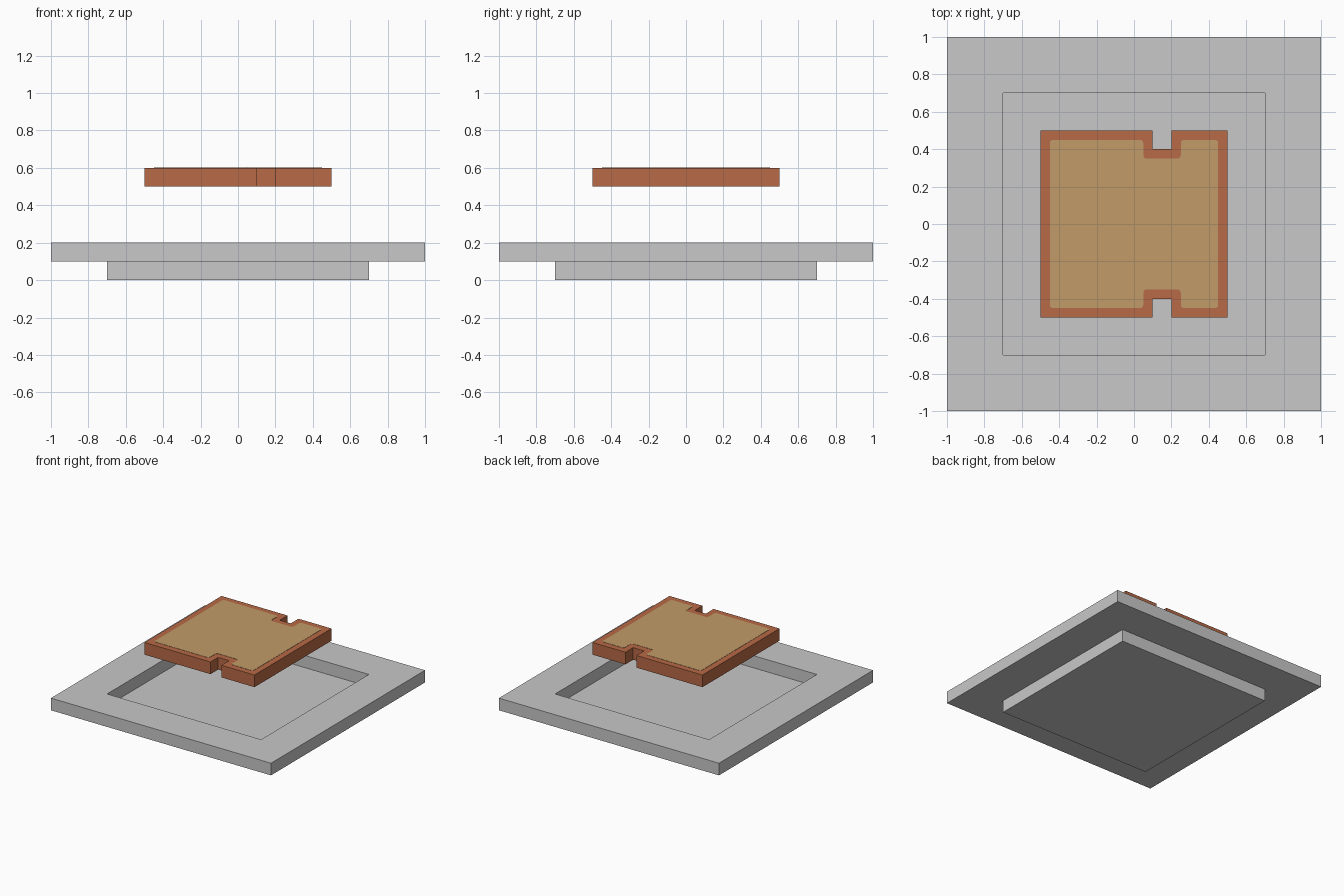
import bpy, bmesh
from mathutils import Vector

if "Cube" in bpy.data.objects:
    bpy.data.objects.remove(bpy.data.objects["Cube"])


def material(name, rgb):
    m = bpy.data.materials.new(name)
    m.diffuse_color = (*rgb, 1)
    m.use_nodes = True
    m.node_tree.nodes["Principled BSDF"].inputs["Base Color"].default_value = m.diffuse_color
    return m


def finish(name, bm, mat):
    bmesh.ops.recalc_face_normals(bm, faces=bm.faces[:])
    mesh = bpy.data.meshes.new(name)
    bm.to_mesh(mesh)
    bm.free()
    mesh.materials.append(mat)
    ob = bpy.data.objects.new(name, mesh)
    bpy.context.collection.objects.link(ob)
    return ob


def notched_outline(d):
    """Square with a notch in the front and back edges, inset by d."""
    front = [(-0.5 + d, -0.5 + d), (0.1 - d, -0.5 + d), (0.1 - d, -0.4 + d),
             (0.2 + d, -0.4 + d), (0.2 + d, -0.5 + d), (0.5 - d, -0.5 + d)]
    return front + [(x, -y) for x, y in reversed(front)]


def notched_slab(name, inset, z, height, mat, corner=0):
    bm = bmesh.new()
    bm.faces.new([bm.verts.new((x, y, z)) for x, y in notched_outline(inset)])
    if corner:
        bmesh.ops.bevel(bm, geom=bm.verts[:], offset=corner, segments=3,
                        profile=0.5, affect='VERTICES')
    ext = bmesh.ops.extrude_face_region(bm, geom=bm.faces[:], use_keep_orig=True)
    verts = [v for v in ext["geom"] if isinstance(v, bmesh.types.BMVert)]
    bmesh.ops.translate(bm, verts=verts, vec=(0, 0, height))
    return finish(name, bm, mat)


grey = material("light grey", (0.58, 0.58, 0.58))
rust = material("rust brown", (0.479, 0.144, 0.061))
tan = material("tan", (0.533, 0.328, 0.138))

# Tray: flat slab with a square recess on top and a matching step below
bm = bmesh.new()
bmesh.ops.create_cube(bm, size=1)
bmesh.ops.scale(bm, verts=bm.verts[:], vec=(2, 2, 0.1))
bmesh.ops.translate(bm, verts=bm.verts[:], vec=(0, 0, 0.15))
bm.normal_update()
for face in [f for f in bm.faces if abs(f.normal.z) > 0.9]:
    bmesh.ops.inset_region(bm, faces=[face], thickness=0.3, use_even_offset=True)
    # Extrude the inner square straight down by one slab thickness
    ext = bmesh.ops.extrude_discrete_faces(bm, faces=[face])["faces"][0]
    rim = [v.co.copy() for v in ext.verts]
    bmesh.ops.translate(bm, verts=ext.verts[:], vec=Vector((0, 0, -0.1)))
bmesh.ops.remove_doubles(bm, verts=bm.verts[:], dist=1e-5)
finish("tray", bm, grey)

# Floating notched tile with its painted top panel
notched_slab("tile", 0, 0.5, 0.1, rust)
notched_slab("tile_top_panel", 0.05, 0.599, 0.003, tan, corner=0.018)
